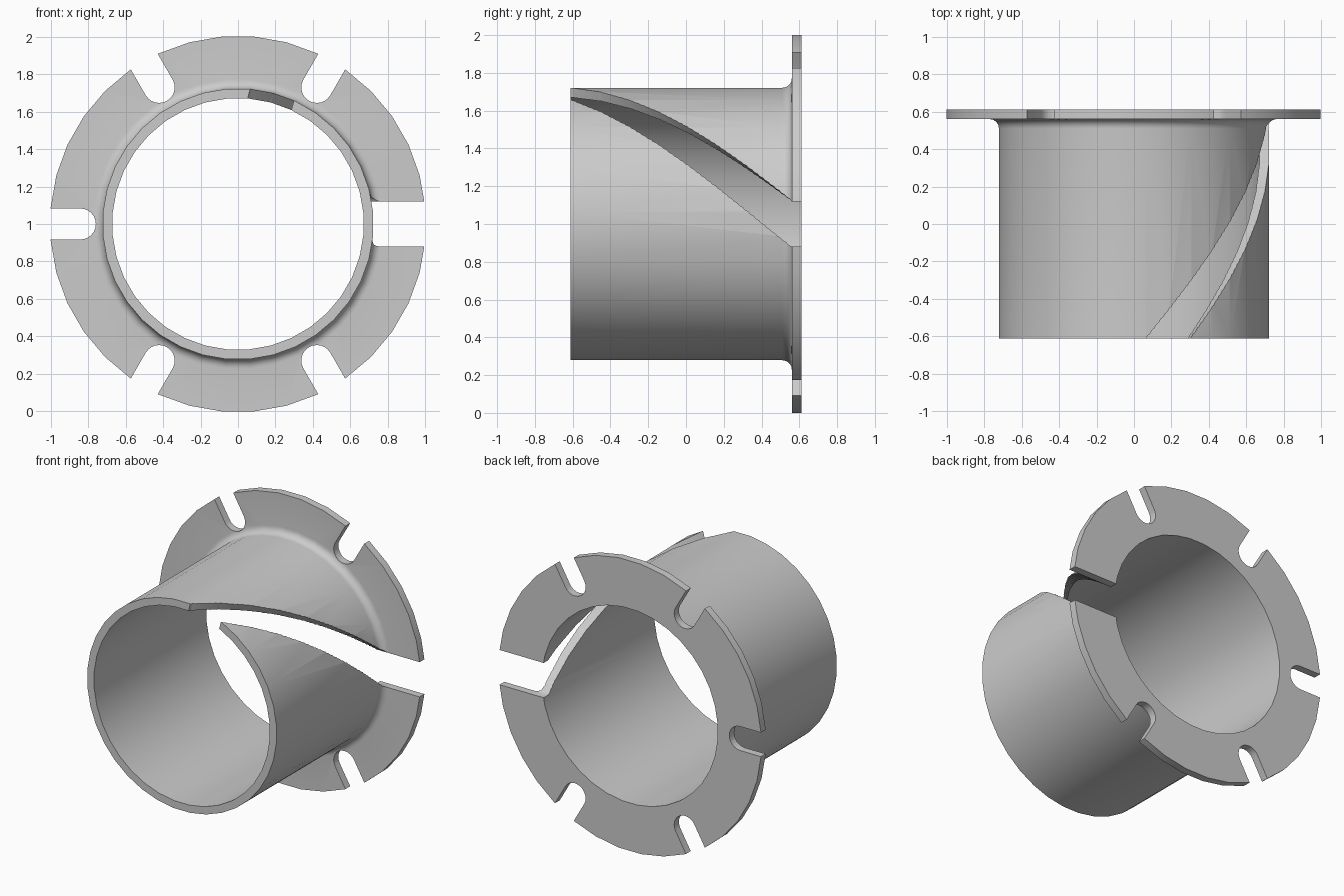
import bpy, bmesh, math
from mathutils import Vector

if "Cube" in bpy.data.objects:
    bpy.data.objects.remove(bpy.data.objects["Cube"])

SEG = 36            # facets around the tube
R_IN, R_TUBE, R_FLANGE = 0.672, 0.724, 1.004
Y_FRONT, Y_FLANGE, Y_BACK = -0.612, 0.56, 0.612
FILLET = 0.05


def polar(u, v, a, y):
    """Point at u along and v across the direction a, around the tube axis."""
    return Vector((u * math.cos(a) - v * math.sin(a), y,
                   1 + u * math.sin(a) + v * math.cos(a)))


def loft(bm, rings, closed=False):
    """Skin equal-length rings; close into a loop or cap both ends."""
    rows = [[bm.verts.new(p) for p in r] for r in rings]
    n = len(rows[0])
    for i in range(len(rows) if closed else len(rows) - 1):
        a, b = rows[i], rows[(i + 1) % len(rows)]
        for j in range(n):
            k = (j + 1) % n
            bm.faces.new((a[j], a[k], b[k], b[j]))
    if not closed:
        bm.faces.new(rows[0])
        bm.faces.new(rows[-1])


def make_object(name, bm):
    bmesh.ops.recalc_face_normals(bm, faces=bm.faces[:])
    mesh = bpy.data.meshes.new(name)
    bm.to_mesh(mesh)
    bm.free()
    obj = bpy.data.objects.new(name, mesh)
    bpy.context.collection.objects.link(obj)
    return obj


# Flanged tube: one profile (radius, y) revolved around the y axis
profile = [(R_IN, Y_FRONT), (R_TUBE, Y_FRONT)]
for i in range(7):
    t = math.pi / 2 * i / 6
    profile.append((R_TUBE + FILLET * (1 - math.cos(t)),
                    Y_FLANGE - FILLET * (1 - math.sin(t))))
profile += [(R_FLANGE, Y_FLANGE), (R_FLANGE, Y_BACK), (R_IN, Y_BACK)]
bm = bmesh.new()
loft(bm, [[polar(r, 0, math.radians(5) + math.tau * s / SEG, y) for r, y in profile]
          for s in range(SEG)], closed=True)
tube = make_object("flanged_tube", bm)

# Cutter for the slit: straight through the flange, then spiralling to the front
bm = bmesh.new()
HALF, TWIST, STEPS = 0.12, math.radians(75.3), 44
stations = [(0.7, 0.0)]
for i in range(STEPS + 1):
    y = Y_FLANGE + (-0.7 - Y_FLANGE) * i / STEPS
    stations.append((y, TWIST * (Y_FLANGE - y) / (Y_FLANGE - Y_FRONT)))
loft(bm, [[polar(u, v, a, y) for u, v in
           ((0.5, -HALF), (1.2, -HALF), (1.2, HALF), (0.5, HALF))]
          for y, a in stations])

# Cutters for the five round-ended bolt slots
W = 0.083
outline = [(1.2, W)] + [(0.842 + W * math.cos(t), W * math.sin(t)) for t in
                        (math.pi * (0.5 + i / 12) for i in range(13))] + [(1.2, -W)]
for k in range(1, 6):
    loft(bm, [[polar(u, v, math.radians(60 * k), y) for u, v in outline]
              for y in (0.4, 0.7)])
bmesh.ops.triangulate(bm, faces=bm.faces[:])
cutter = make_object("slot_cutter", bm)
cutter.hide_render = True

# Cut the slots, then drop the cutter
mod = tube.modifiers.new("slots", 'BOOLEAN')
mod.operation = 'DIFFERENCE'
mod.solver = 'EXACT'
mod.object = cutter
bpy.context.view_layer.objects.active = tube
tube.select_set(True)
bpy.ops.object.modifier_apply(modifier=mod.name)
bpy.data.objects.remove(cutter)

# Smooth curved walls, sharp rims
bpy.ops.object.shade_smooth_by_angle(angle=math.radians(30))

grey = bpy.data.materials.new("light_grey")
grey.diffuse_color = (0.6, 0.6, 0.6, 1)
grey.use_nodes = True
grey.node_tree.nodes["Principled BSDF"].inputs["Base Color"].default_value = grey.diffuse_color
tube.data.materials.clear()
tube.data.materials.append(grey)
